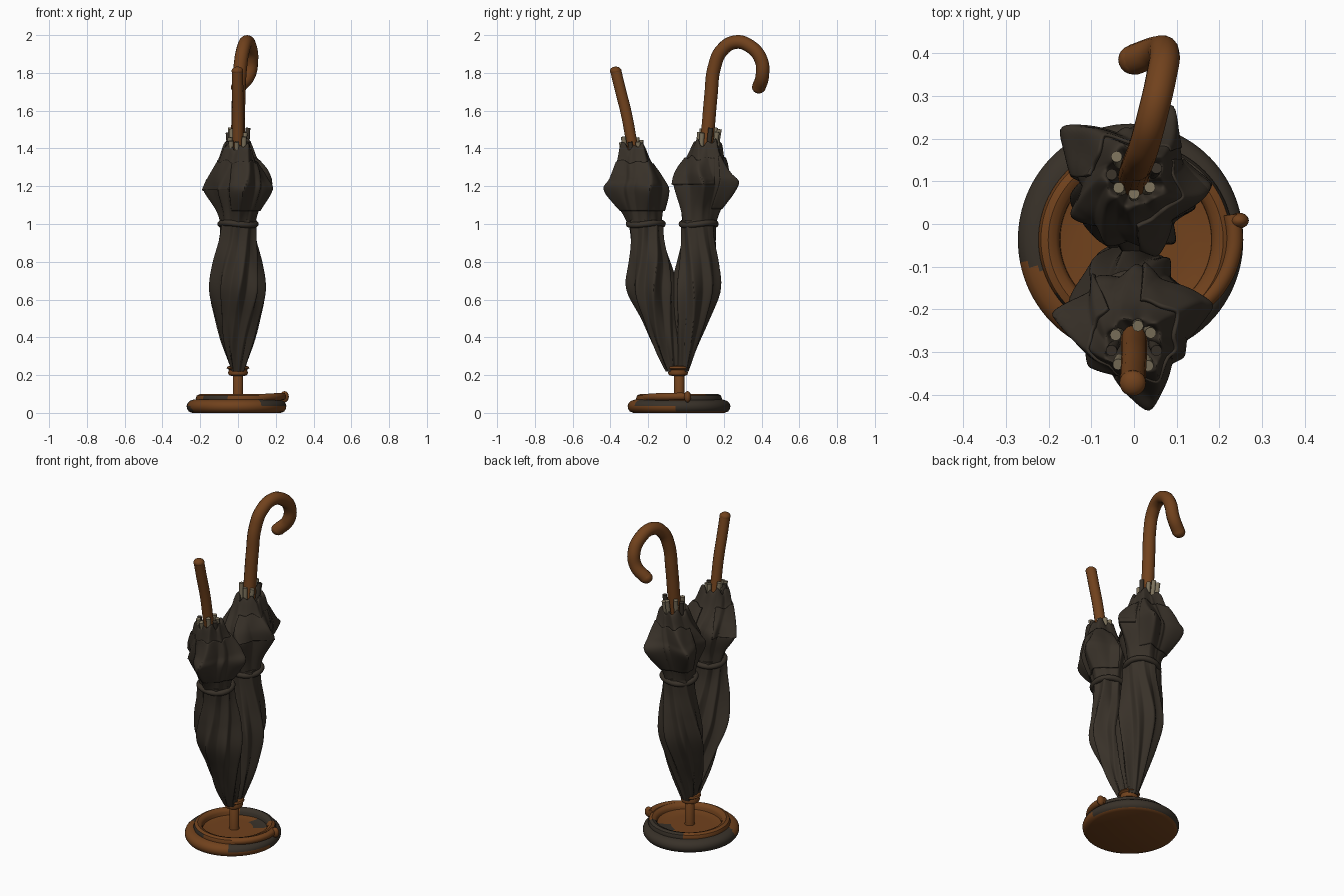
import bpy, bmesh, math, random
from mathutils import Vector

if "Cube" in bpy.data.objects:
    bpy.data.objects.remove(bpy.data.objects["Cube"])

random.seed(4)
PI = math.pi


def material(name, rgb):
    m = bpy.data.materials.new(name)
    m.diffuse_color = (*rgb, 1)
    m.use_nodes = True
    m.node_tree.nodes["Principled BSDF"].inputs["Base Color"].default_value = m.diffuse_color
    return m


WOOD = material("brown wood", (0.165, 0.054, 0.012))
CLOTH = material("dark cloth", (0.040, 0.031, 0.022))
RIB = material("pale rib", (0.20, 0.165, 0.105))


def finish(name, bm, mats, angle=40):
    bmesh.ops.recalc_face_normals(bm, faces=bm.faces)
    me = bpy.data.meshes.new(name)
    bm.to_mesh(me)
    bm.free()
    ob = bpy.data.objects.new(name, me)
    bpy.context.collection.objects.link(ob)
    for m in mats:
        me.materials.append(m)
    bpy.ops.object.select_all(action='DESELECT')
    ob.select_set(True)
    bpy.context.view_layer.objects.active = ob
    bpy.ops.object.shade_smooth_by_angle(angle=math.radians(angle))
    return ob


def spline(keys, t):
    """Catmull-Rom blend through rows of numbers, t in 0..1."""
    n = len(keys) - 1
    i = min(int(t * n), n - 1)
    u = t * n - i
    a, b, c, d = (keys[max(0, min(n, i + k))] for k in (-1, 0, 1, 2))
    return [0.5 * (2 * q + (r - p) * u + (2 * p - 5 * q + 4 * r - s) * u * u
                   + (3 * q - p - 3 * r + s) * u ** 3) for p, q, r, s in zip(a, b, c, d)]


def ridge(th, peaks, width):
    """Pointed folds: peaks are (angle in degrees, height)."""
    best = 0
    for ang, h in peaks:
        d = abs((th - math.radians(ang) + PI) % (2 * PI) - PI)
        best = max(best, h * math.exp(-(math.hypot(d, 0.05) - 0.05) / width))
    return best


def cloth(name, keys, peaks, width=0.3, start=0, span=360, grow=(0, 0), rows=64, cols=160):
    """Folded cloth; keys are (z, x, y, radius, flare, twist in degrees)."""
    closed = span == 360
    bm = bmesh.new()
    rings = []
    for j in range(rows + 1):
        z, x, y, r0, fl, tw = spline(keys, j / rows)
        ragged = 0.024 * max(0, min(1, (z - 1.28) / 0.12))
        ring = []
        for i in range(cols if closed else cols + 1):
            u = i / cols
            th = math.radians(start + span * u)
            r = max(r0, 0.01) + fl * ridge(th - math.radians(tw), peaks, width)
            r += 0.05 * r * math.sin(5 * th + 9 * z) * math.sin(3 * th - 5 * z)
            r += grow[0] + (grow[1] - grow[0]) * u
            ring.append(bm.verts.new((x + r * math.cos(th), y + r * math.sin(th),
                                      z + ragged * math.sin(6 * th) * math.cos(2 * th + 1))))
        rings.append(ring)
    for a, b in zip(rings, rings[1:]):
        for i in range(cols):
            k = (i + 1) % len(a)
            bm.faces.new((a[i], a[k], b[k], b[i]))
    if closed:
        bm.faces.new(rings[0])
        bm.faces.new(rings[-1])
    ob = finish(name, bm, [CLOTH])
    if not closed:
        s = ob.modifiers.new("thickness", 'SOLIDIFY')
        s.thickness = 0.009


def tube(name, pts, radius, mat, closed=False):
    cu = bpy.data.curves.new(name, 'CURVE')
    cu.dimensions = '3D'
    cu.bevel_depth = radius
    cu.bevel_resolution = 5
    cu.use_fill_caps = True
    sp = cu.splines.new('BEZIER')
    sp.bezier_points.add(len(pts) - 1)
    sp.use_cyclic_u = closed
    for p, co in zip(sp.bezier_points, pts):
        p.co = co
        p.handle_left_type = p.handle_right_type = 'AUTO'
    ob = bpy.data.objects.new(name, cu)
    bpy.context.collection.objects.link(ob)
    cu.materials.append(mat)
    bpy.ops.object.select_all(action='DESELECT')
    ob.select_set(True)
    bpy.context.view_layer.objects.active = ob
    bpy.ops.object.convert(target='MESH')
    bpy.ops.object.shade_smooth_by_angle(angle=math.radians(40))


def ball(name, co, r, mat, scale=(1, 1, 1)):
    bm = bmesh.new()
    bmesh.ops.create_uvsphere(bm, u_segments=20, v_segments=12, radius=r)
    for v in bm.verts:
        v.co = Vector(a * b for a, b in zip(v.co, scale)) + Vector(co)
    finish(name, bm, [mat])


def lathe(name, prof, cx, cy, rule=None, seg=96, sy=1):
    """Turned part; rule(angle, height, radius) picks cloth-dark faces."""
    bm = bmesh.new()
    rings = [[bm.verts.new((cx + r * math.cos(2 * PI * i / seg),
                            cy + sy * r * math.sin(2 * PI * i / seg), z)) for i in range(seg)]
             for r, z in prof]
    for a, b in zip(rings, rings[1:]):
        for i in range(seg):
            k = (i + 1) % seg
            bm.faces.new((a[i], a[k], b[k], b[i]))
    bm.faces.new(rings[0])
    bm.faces.new(rings[-1])
    if rule:
        for f in bm.faces:
            c = f.calc_center_median()
            x, y = c.x - cx, c.y - cy
            f.material_index = int(rule(math.degrees(math.atan2(y, x)) % 360, c.z, math.hypot(x, y)))
    finish(name, bm, [WOOD, CLOTH])


# Stand: rounded foot with worn dark patches, raised rim, post and collar
def worn(a, z, r):
    if r < 0.2:
        return 35 < a < 75 and r > 0.12 and z > 0.05
    if z < 0.012:
        return False
    return a < 199 + 8 * math.sin(90 * z) or a > 355 or (a > 298 and 0.03 < z)


lathe("base", [(0.235, 0), (0.253, 0.008), (0.262, 0.022), (0.264, 0.037), (0.259, 0.052),
               (0.246, 0.064), (0.225, 0.071), (0.19, 0.071), (0.17, 0.062), (0.11, 0.062), (0.03, 0.062)],
      -0.008, -0.037, worn, sy=1.03)
lathe("base_rim", [(0.222, 0.05), (0.228, 0.075), (0.222, 0.092), (0.205, 0.1), (0.187, 0.094),
                   (0.178, 0.08), (0.176, 0.05)], 0.004, -0.037,
      lambda a, z, r: 42 < a < 115 or ((215 < a < 255 or 12 < a < 43) and z < 0.09 and r > 0.2))
tube("rim_coil", [(0.03 + 0.205 * math.cos(t), -0.03 + 0.2 * math.sin(t), 0.075 + 0.012 * math.cos(t))
                  for t in [math.radians(d) for d in range(-75, 20, 15)]], 0.02, WOOD)
ball("rim_knob", (0.246, 0.008, 0.085), 0.023, WOOD, (1, 0.8, 1.3))
lathe("post", [(0.029, 0.055), (0.027, 0.07), (0.027, 0.21), (0.02, 0.22)], 0, -0.036, seg=24)
lathe("collar", [(0.03, 0.195), (0.048, 0.2), (0.053, 0.212), (0.048, 0.228), (0.06, 0.236),
                 (0.055, 0.246), (0.03, 0.25)], 0, -0.042, seg=24)

# Umbrella bodies: slim twisted pleats leaning apart from the collar
folds = [(0, 1), (48, 0.6), (90, 0.7), (135, 0.7), (180, 1.1), (222, 0.6), (270, 0.7), (318, 0.7)]
cloth("front_body", [(0.22, 0, -0.07, 0.03, 0.01, -40), (0.36, 0, -0.105, 0.052, 0.034, -26),
                     (0.5, 0, -0.142, 0.074, 0.042, -12), (0.65, 0, -0.178, 0.092, 0.056, 2),
                     (0.79, 0, -0.192, 0.084, 0.052, 16), (0.92, 0, -0.206, 0.073, 0.036, 28),
                     (1.02, 0, -0.214, 0.078, 0.024, 36)], folds)
cloth("back_body", [(0.22, 0, -0.022, 0.03, 0.01, 35), (0.36, 0, -0.004, 0.05, 0.034, 20),
                    (0.5, 0, 0.024, 0.074, 0.042, 8), (0.65, 0, 0.05, 0.09, 0.057, -4),
                    (0.79, 0, 0.062, 0.085, 0.046, -16), (0.92, 0, 0.065, 0.078, 0.032, -28),
                    (1.02, 0, 0.067, 0.08, 0.024, -36)], folds)

# Ruffles: flared pointed cloth gathered above the strap
front_pts = [(12, 0.085), (88, 0.035), (130, 0.04), (174, 0.085), (225, 0.04), (279, 0.105), (325, 0.04)]
back_pts = [(3, 0.08), (66, 0.1), (100, 0.035), (142, 0.115), (205, 0.055), (245, 0.045), (288, 0.06)]
front_keys = [(0.99, 0, -0.213, 0.08, 0.1, -8), (1.07, 0, -0.222, 0.085, 0.36, -4),
              (1.18, 0, -0.232, 0.1, 1.0, 0), (1.24, 0, -0.242, 0.098, 0.7, 8),
              (1.33, 0, -0.268, 0.08, 0.3, 20), (1.41, 0, -0.281, 0.06, 0.2, 30),
              (1.385, 0, -0.278, 0.046, 0.1, 30), (1.33, 0, -0.267, 0.028, 0, 30)]
back_keys = [(0.99, 0, 0.067, 0.082, 0.1, 8), (1.08, 0, 0.072, 0.087, 0.34, 4),
             (1.21, 0, 0.085, 0.102, 1.0, 0), (1.27, 0, 0.086, 0.1, 0.75, -8),
             (1.35, 0, 0.098, 0.082, 0.34, -20), (1.43, 0, 0.107, 0.062, 0.2, -30),
             (1.405, 0, 0.105, 0.046, 0.1, -30), (1.35, 0, 0.099, 0.028, 0, -30)]
cloth("front_ruffle", front_keys, front_pts, 0.34)
cloth("back_ruffle", back_keys, back_pts, 0.34)

# Loose flaps wrapped over the ruffles
cloth("front_flap", front_keys[1:5], front_pts, 0.36, 250, 190, (0.003, 0.013), 30, 70)
cloth("front_flap_left", front_keys[2:5], front_pts, 0.36, 130, 120, (0.012, 0.003), 24, 50)
cloth("back_flap", back_keys[1:5], back_pts, 0.36, 40, 130, (0.003, 0.014), 30, 60)
cloth("back_flap_right", back_keys[2:5], back_pts, 0.36, 275, 115, (0.012, 0.003), 24, 50)

# Straps around the waists
for name, y in (("front_strap", -0.213), ("back_strap", 0.067)):
    tube(name, [(0.093 * math.cos(k * PI / 8), y + 0.09 * math.sin(k * PI / 8),
                 1.0 + 0.006 * math.sin(k * PI / 4)) for k in range(16)], 0.016, CLOTH, True)

# Handles: a straight grip in front and a hooked grip behind
tube("front_handle", [(0, -0.255, 1.28), (0, -0.285, 1.42), (0, -0.315, 1.58), (-0.002, -0.35, 1.72),
                      (-0.003, -0.372, 1.812)], 0.030, WOOD)
ball("front_handle_tip", (-0.003, -0.372, 1.81), 0.031, WOOD, (1, 1, 0.75))
tube("back_handle", [(0, 0.095, 1.32), (0, 0.116, 1.5), (0.004, 0.132, 1.68), (0.012, 0.15, 1.83),
                     (0.026, 0.19, 1.92), (0.045, 0.262, 1.963), (0.063, 0.34, 1.94),
                     (0.071, 0.397, 1.87), (0.055, 0.404, 1.785), (0.0, 0.385, 1.722)], 0.036, WOOD)
ball("back_handle_tip", (0.0, 0.385, 1.724), 0.037, WOOD, (1, 0.95, 0.9))

# Rib ends and cloth tips poking out around each handle
for name, y, z, lean in (("front_rib", -0.276, 1.34, -0.015), ("back_rib", 0.112, 1.39, 0.012)):
    for k in range(8):
        a = k * PI / 4 + random.uniform(-0.2, 0.2)
        h = random.uniform(0.09, 0.125)
        c, s = math.cos(a), math.sin(a)
        tube(name, [(0.046 * c, y + 0.046 * s, z), (0.053 * c, y + 0.053 * s + lean, z + h)],
             0.013, RIB if k % 4 else CLOTH)
